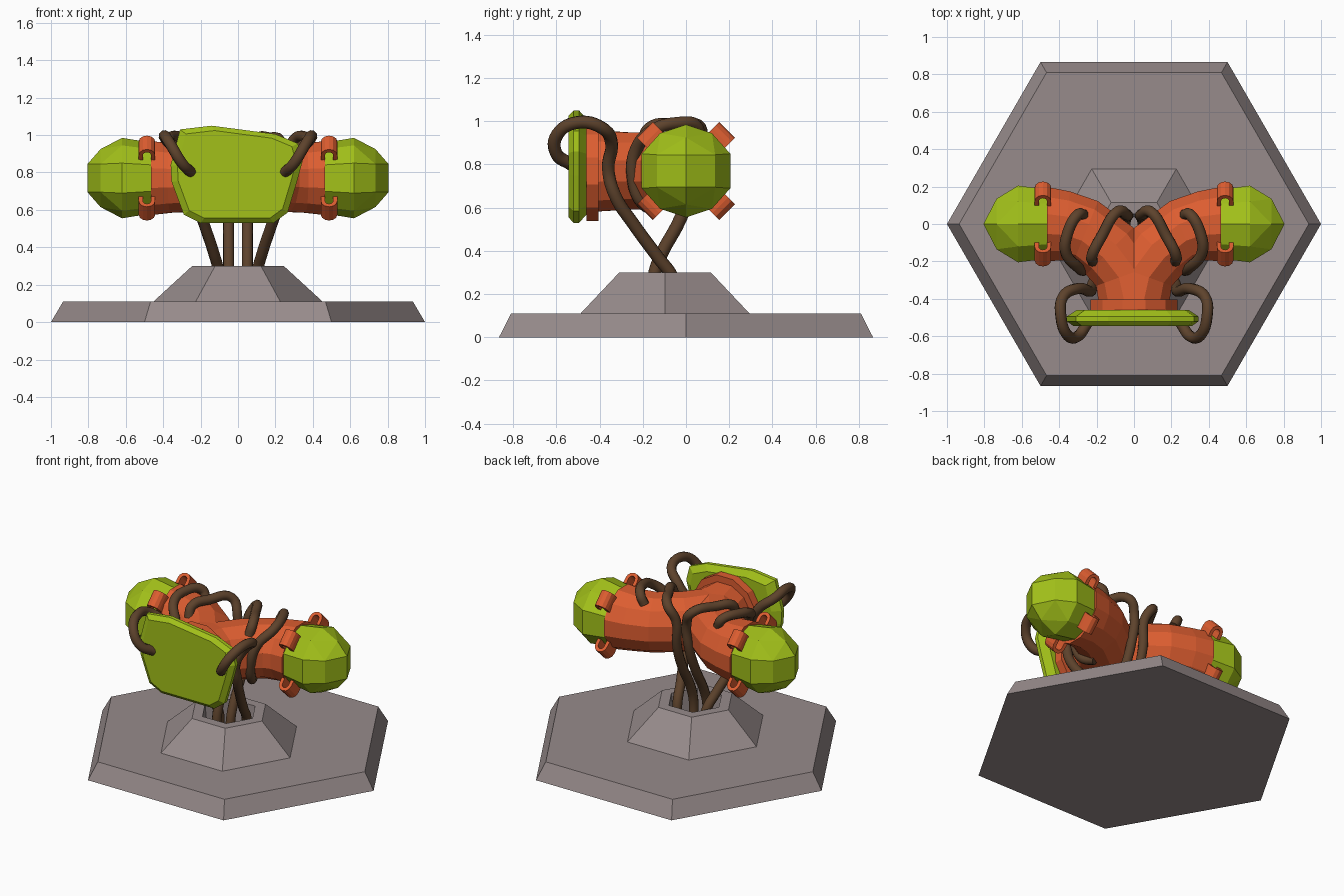
import bpy, bmesh, math
from mathutils import Vector

if "Cube" in bpy.data.objects:
    bpy.data.objects.remove(bpy.data.objects["Cube"])

ZC = 0.77  # height of the pipe axis


def material(name, rgb):
    m = bpy.data.materials.new(name)
    m.diffuse_color = (*rgb, 1)
    m.use_nodes = True
    m.node_tree.nodes["Principled BSDF"].inputs["Base Color"].default_value = m.diffuse_color
    return m


STONE = material("stone", (0.31, 0.26, 0.26))
ORANGE = material("orange_metal", (0.72, 0.11, 0.03))
GREEN = material("green_shell", (0.36, 0.53, 0.01))
BROWN = material("brown_cable", (0.11, 0.055, 0.025))


def finish(bm, name, mat, mirror=False, bisect=False):
    bmesh.ops.recalc_face_normals(bm, faces=bm.faces)
    me = bpy.data.meshes.new(name)
    bm.to_mesh(me)
    bm.free()
    me.materials.append(mat)
    ob = bpy.data.objects.new(name, me)
    bpy.context.collection.objects.link(ob)
    if mirror:
        mod = ob.modifiers.new("mirror", "MIRROR")
        mod.use_bisect_axis[0] = bisect
    return ob


def loft(bm, rings, caps=True, closed=False):
    """Skin equal-length rings of points with quads."""
    vs = [[bm.verts.new(p) for p in r] for r in rings]
    n = len(vs[0])
    pairs = list(zip(vs, vs[1:])) + ([(vs[-1], vs[0])] if closed else [])
    for a, b in pairs:
        for i in range(n):
            bm.faces.new((a[i], a[(i + 1) % n], b[(i + 1) % n], b[i]))
    if caps and not closed:
        bm.faces.new(vs[0][::-1])
        bm.faces.new(vs[-1])


def hexagon(r, z, cy=0.0):
    return [(r * math.cos(i * math.pi / 3), cy + r * math.sin(i * math.pi / 3), z)
            for i in range(6)]


def pipe_ring(x, y, ang, r, n=12):
    """Upright ring whose axis lies in plan at the given angle."""
    side = Vector((-math.sin(ang), math.cos(ang), 0))
    c = Vector((x, y, ZC))
    return [c + side * r * math.cos(t) + Vector((0, 0, r * math.sin(t)))
            for t in (2 * math.pi * (i + 0.5) / n for i in range(n))]


# Hexagonal base plate
bm = bmesh.new()
loft(bm, [hexagon(1.0, 0), hexagon(0.935, 0.11)])
finish(bm, "base_plate", STONE)

# Hollow pedestal
bm = bmesh.new()
CY = -0.097
loft(bm, [hexagon(0.452, 0.11, CY), hexagon(0.245, 0.30, CY),
          hexagon(0.175, 0.30, CY), hexagon(0.155, 0.112, CY)])
finish(bm, "pedestal", STONE)

# Forked pipe: one elbow, cut at the centre and mirrored
bm = bmesh.new()
elbow = [(0.465, 0.0, 0, 0.205), (0.36, -0.01, 5, 0.192), (0.26, -0.045, 22, 0.187),
         (0.13, -0.145, 45, 0.185), (0.035, -0.27, 70, 0.185), (0.0, -0.42, 90, 0.195)]
loft(bm, [pipe_ring(x, y, math.radians(a), r) for x, y, a, r in elbow])
finish(bm, "forked_pipe", ORANGE, mirror=True, bisect=True)

# Front flange
bm = bmesh.new()
loft(bm, [pipe_ring(0, y, math.pi / 2, 0.24) for y in (-0.405, -0.46)])
finish(bm, "front_flange", ORANGE)

# Faceted end caps
bm = bmesh.new()
half = [(0, 0.215), (0.12, 0.175), (0.205, 0.08), (0.205, -0.08), (0.12, -0.175), (0, -0.215)]
outline = half + [(-y, z) for y, z in half[1:-1]]
pts = [(0.46, y * 0.9, z * 0.88) for y, z in outline]
pts += [(0.62, y, z) for y, z in outline]
pts += [(0.735, y, z) for y in (-0.135, 0.135) for z in (-0.075, 0.075)]
pts += [(0.735, 0, s * 0.155) for s in (-1, 1)]
pts += [(0.805, 0, s * 0.075) for s in (-1, 1)]
for x, y, z in pts:
    bm.verts.new((x, y, z + ZC))
bmesh.ops.convex_hull(bm, input=bm.verts)
bmesh.ops.dissolve_limit(bm, angle_limit=0.05, verts=bm.verts, edges=bm.edges)
finish(bm, "end_caps", GREEN, mirror=True)

# Arched clips around each arm: four bent straps
bm = bmesh.new()
XC, R0, RO, RI, FOOT = 0.487, 0.225, 0.044, 0.022, 0.18


def arch(r, ts):
    return [(XC + r * math.cos(t), R0 + r * math.sin(t)) for t in ts]


ts = [math.pi * i / 6 for i in range(7)]
strap = ([(XC + RO, FOOT + 0.01)] + arch(RO, ts) + [(XC - RO, FOOT)]
         + [(XC - RI, FOOT)] + arch(RI, ts[::-1]) + [(XC + RI, FOOT + 0.01)])
for k in range(4):
    a = math.pi / 4 + k * math.pi / 2
    out = Vector((0, math.cos(a), math.sin(a)))
    tan = Vector((0, -math.sin(a), math.cos(a)))
    loft(bm, [[Vector((x, 0, ZC)) + out * r + tan * w for x, r in strap]
              for w in (-0.052, 0.052)])
finish(bm, "pipe_clips", ORANGE, mirror=True)

# Irregular front shield with bevelled front and back
bm = bmesh.new()
shield = [(-0.31, 1.03), (-0.14, 1.05), (0.2, 1.005), (0.32, 0.955), (0.345, 0.86),
          (0.315, 0.75), (0.265, 0.585), (0.19, 0.53), (-0.2, 0.53), (-0.29, 0.575),
          (-0.355, 0.75), (-0.36, 0.84)]


def slab(y, s):
    return [(x * s, y, 0.79 + (z - 0.79) * s) for x, z in shield]


loft(bm, [slab(-0.545, 0.9), slab(-0.52, 1.0), slab(-0.495, 1.0), slab(-0.46, 0.85)])
finish(bm, "front_shield", GREEN)

# Cables, each made on both sides
cables = {
    "shield_cable": [(0.25, -0.53, 0.80), (0.30, -0.60, 0.85), (0.355, -0.595, 0.94),
                     (0.39, -0.50, 0.995), (0.38, -0.39, 0.97), (0.30, -0.345, 0.90),
                     (0.235, -0.36, 0.78), (0.225, -0.33, 0.66), (0.18, -0.24, 0.52),
                     (0.13, -0.13, 0.37), (0.105, -0.06, 0.27), (0.10, -0.05, 0.12)],
    "arm_cable": [(0.27, 0.05, 0.92), (0.30, 0.05, 0.975), (0.355, -0.05, 0.99),
                  (0.365, -0.15, 0.96), (0.30, -0.23, 0.87), (0.265, -0.245, 0.74),
                  (0.24, -0.20, 0.62), (0.20, -0.13, 0.59)],
    "crotch_cable": [(0.22, -0.20, 0.90), (0.225, -0.17, 0.965), (0.17, -0.06, 0.985),
                     (0.09, 0.065, 0.97), (0.04, 0.05, 0.88), (0.045, 0.03, 0.70),
                     (0.05, -0.03, 0.54), (0.05, -0.12, 0.37), (0.05, -0.15, 0.27),
                     (0.05, -0.15, 0.12)],
}
for name, path in cables.items():
    for side, label in ((1, "right"), (-1, "left")):
        cu = bpy.data.curves.new(f"{name}_{label}", "CURVE")
        cu.dimensions = "3D"
        cu.resolution_u = 6
        cu.bevel_depth = 0.03
        cu.bevel_resolution = 3
        cu.use_fill_caps = True
        sp = cu.splines.new("BEZIER")
        sp.bezier_points.add(len(path) - 1)
        for bp, (x, y, z) in zip(sp.bezier_points, path):
            bp.co = (side * x, y, z)
            bp.handle_left_type = bp.handle_right_type = "AUTO"
        cu.materials.append(BROWN)
        ob = bpy.data.objects.new(f"{name}_{label}", cu)
        bpy.context.collection.objects.link(ob)
        bpy.ops.object.select_all(action="DESELECT")
        ob.select_set(True)
        bpy.context.view_layer.objects.active = ob
        bpy.ops.object.convert(target="MESH")
        bpy.ops.object.shade_smooth_by_angle(angle=math.radians(50))
